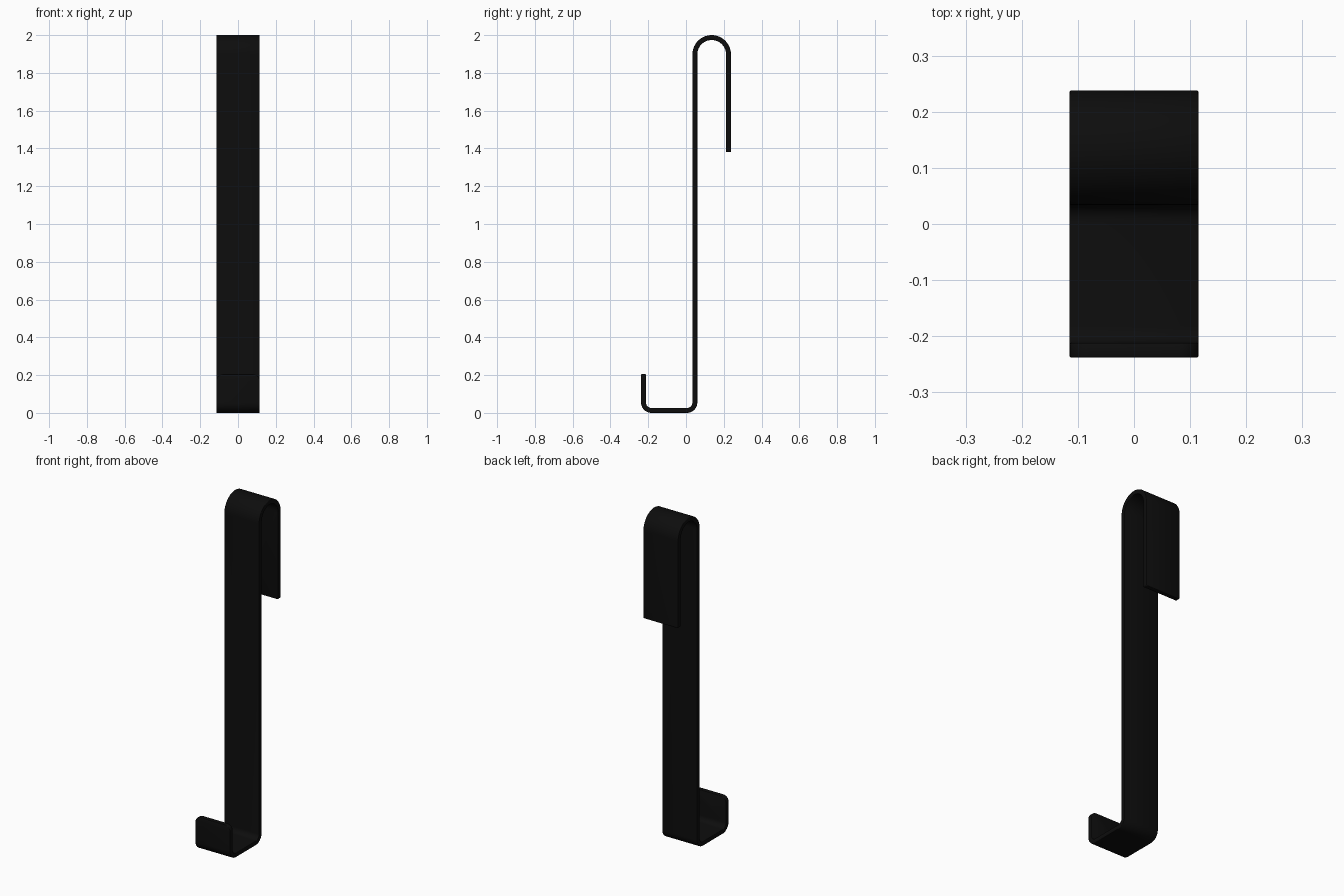
import bpy, bmesh
from math import sin, cos, radians

if "Cube" in bpy.data.objects:
    bpy.data.objects.remove(bpy.data.objects["Cube"])

T = 0.026        # strip thickness
HALF_W = 0.115   # half the strip width
FRONT, STEM, BACK = -0.225, 0.047, 0.225   # centreline y of the three uprights
R_LOW = 0.042                              # lower bend radius
R_TOP = (BACK - STEM) / 2                  # over-door arch radius
Z_LOW = T / 2
Z_TOP = 2.0 - T / 2 - R_TOP


def arc(cy, cz, r, a0, a1, n):
    """Points on an arc in the y-z plane, angles in degrees."""
    angles = [radians(a0 + (a1 - a0) * i / n) for i in range(n + 1)]
    return [(cy + r * cos(a), cz + r * sin(a)) for a in angles]


# Side profile centreline: lip, tray, stem, arch, back flap
path = [(FRONT, 0.205)]
path += arc(FRONT + R_LOW, Z_LOW + R_LOW, R_LOW, 180, 270, 8)
path += arc(STEM - R_LOW, Z_LOW + R_LOW, R_LOW, 270, 360, 8)
path += arc((STEM + BACK) / 2, Z_TOP, R_TOP, 180, 0, 28)
path += [(BACK, 1.38)]

# Sweep the profile across the width as a thin sheet
bm = bmesh.new()
rows = [[bm.verts.new((x, y, z)) for x in (-HALF_W, HALF_W)] for y, z in path]
for a, b in zip(rows, rows[1:]):
    bm.faces.new((a[0], a[1], b[1], b[0]))

# Round the free corners of the lip, and slightly those of the flap
for corners, radius in ((rows[0], 0.035), (rows[-1], 0.008)):
    bmesh.ops.bevel(bm, geom=corners, offset=radius, offset_type='OFFSET',
                    segments=6, profile=0.5, affect='VERTICES')
bmesh.ops.recalc_face_normals(bm, faces=bm.faces)

mesh = bpy.data.meshes.new("door_hook")
bm.to_mesh(mesh)
bm.free()
hook = bpy.data.objects.new("door_hook", mesh)
bpy.context.collection.objects.link(hook)

# Sheet thickness and softened edges
solid = hook.modifiers.new("thickness", 'SOLIDIFY')
solid.thickness = T
solid.offset = 0
solid.use_even_offset = True
soft = hook.modifiers.new("soft_edges", 'BEVEL')
soft.width = 0.003
soft.segments = 2
soft.limit_method = 'ANGLE'
soft.angle_limit = radians(40)

# Black metal
mat = bpy.data.materials.new("black_metal")
mat.diffuse_color = (0.004, 0.004, 0.004, 1)
mat.use_nodes = True
mat.node_tree.nodes["Principled BSDF"].inputs["Base Color"].default_value = mat.diffuse_color
mesh.materials.append(mat)

bpy.context.view_layer.objects.active = hook
hook.select_set(True)
bpy.ops.object.shade_smooth_by_angle(angle=radians(40))
